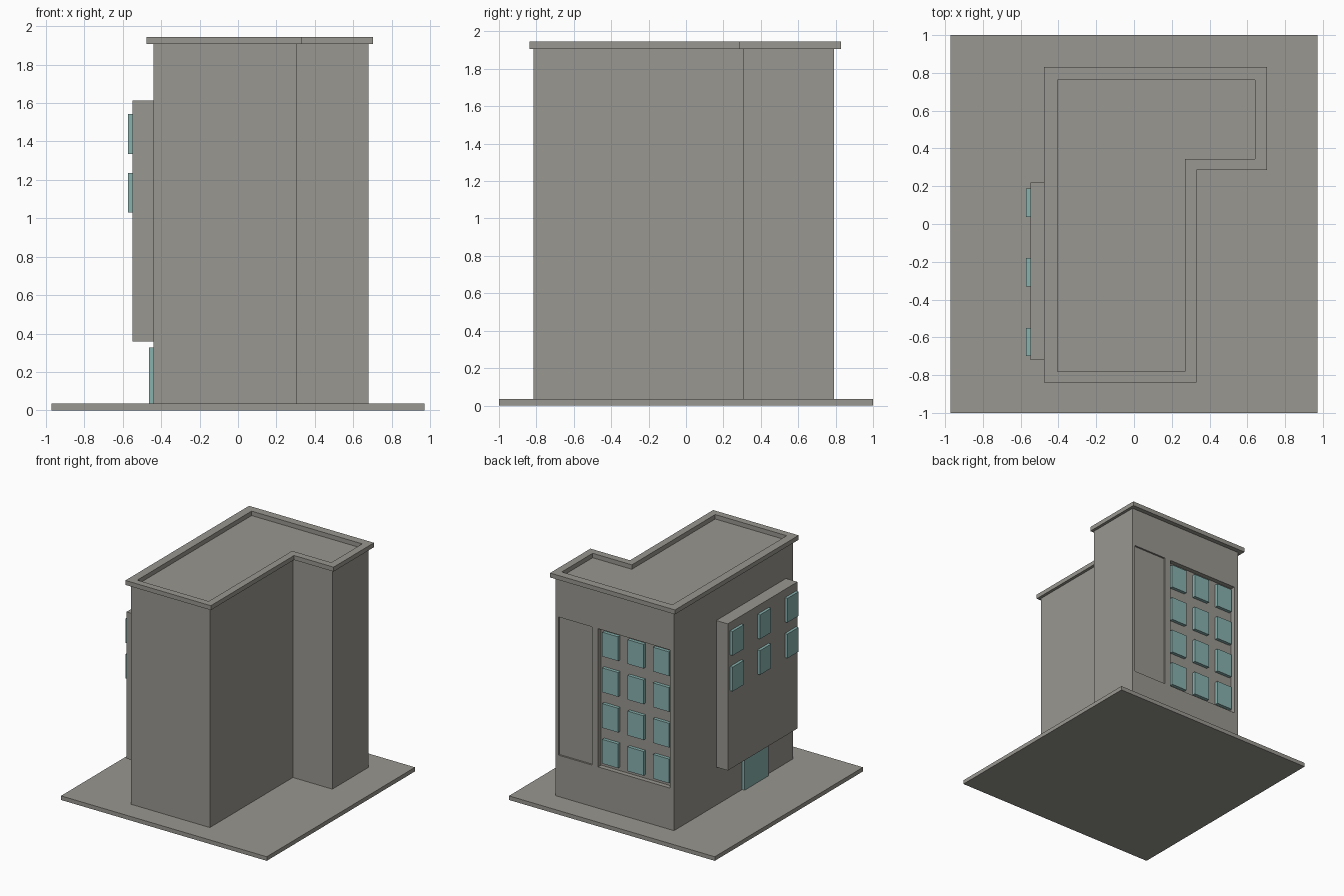
import bpy
import bmesh

cube = bpy.data.objects.get("Cube")
if cube:
    bpy.data.objects.remove(cube, do_unlink=True)


def material(name, rgb):
    mat = bpy.data.materials.new(name)
    mat.use_nodes = True
    mat.diffuse_color = (*rgb, 1)
    mat.node_tree.nodes["Principled BSDF"].inputs["Base Color"].default_value = (*rgb, 1)
    return mat


CONCRETE = material("warm grey concrete", (0.32, 0.31, 0.28))
GLASS = material("teal glass", (0.245, 0.445, 0.425))


def finish(name, bm, mat):
    bmesh.ops.recalc_face_normals(bm, faces=bm.faces)
    mesh = bpy.data.meshes.new(name)
    bm.to_mesh(mesh)
    bm.free()
    mesh.materials.append(mat)
    obj = bpy.data.objects.new(name, mesh)
    bpy.context.collection.objects.link(obj)
    return obj


def box(name, x, y, z, mat):
    """Box from (low, high) ranges on each axis."""
    bm = bmesh.new()
    bmesh.ops.create_cube(bm, size=1)
    for v in bm.verts:
        v.co = [r[0] if c < 0 else r[1] for c, r in zip(v.co, (x, y, z))]
    return finish(name, bm, mat)


def l_plan(left, notch_x, right, front, notch_y, back):
    return [(left, front), (notch_x, front), (notch_x, notch_y),
            (right, notch_y), (right, back), (left, back)]


def raise_faces(bm, height):
    geom = bmesh.ops.extrude_face_region(bm, geom=bm.faces[:])["geom"]
    verts = [g for g in geom if isinstance(g, bmesh.types.BMVert)]
    bmesh.ops.translate(bm, vec=(0, 0, height), verts=verts)


# Ground slab
BASE = 0.035
box("ground_slab", (-0.972, 0.972), (-1, 1), (0, BASE), CONCRETE)

# L-shaped tower
ROOF, BACK = 1.907, 0.79
bm = bmesh.new()
bm.faces.new([bm.verts.new((x, y, BASE))
              for x, y in l_plan(-0.44, 0.305, 0.678, -0.815, 0.305, BACK)])
raise_faces(bm, ROOF - BASE)
tower = finish("tower", bm, CONCRETE)

# Sunken panels in the back wall
for x, depth in (((-0.402, 0.277), 0.04), ((0.334, 0.652), 0.015)):
    cutter = box("panel_cutter", x, (BACK - depth, BACK + 0.1), (0.388, 1.568), CONCRETE)
    cutter.hide_render = True
    cut = tower.modifiers.new("sunken_panel", "BOOLEAN")
    cut.operation = "DIFFERENCE"
    cut.solver = "EXACT"
    cut.object = cutter
    bpy.context.view_layer.objects.active = tower
    bpy.ops.object.modifier_apply(modifier=cut.name)
    bpy.data.objects.remove(cutter, do_unlink=True)

# Parapet ring around the roof edge
bm = bmesh.new()
outer = [bm.verts.new((x, y, ROOF))
         for x, y in l_plan(-0.477, 0.33, 0.703, -0.838, 0.285, 0.83)]
inner = [bm.verts.new((x, y, ROOF))
         for x, y in l_plan(-0.405, 0.27, 0.64, -0.78, 0.345, 0.762)]
for i in range(len(outer)):
    j = (i + 1) % len(outer)
    bm.faces.new((outer[i], outer[j], inner[j], inner[i]))
raise_faces(bm, 0.038)
finish("roof_parapet", bm, CONCRETE)

# Projecting bay on the side wall
BAY = -0.549
box("side_bay", (BAY, -0.44), (-0.72, 0.22), (0.36, 1.612), CONCRETE)

# Window grids: four floors at the back, the top two on the bay
PITCH, HEIGHT, WIDTH = 0.305, 0.207, 0.15
for floor in range(4):
    bottom = 0.42 + floor * PITCH
    z = (bottom, bottom + HEIGHT)
    for column in range(3):
        x = -0.383 + column * 0.24
        box("back_window", (x, x + WIDTH), (BACK - 0.04, BACK - 0.012), z, GLASS)
        if floor >= 2:
            y = -0.70 + column * 0.369
            box("bay_window", (BAY - 0.024, BAY), (y, y + WIDTH), z, GLASS)

# Entrance door under the bay
box("entrance_door", (-0.463, -0.44), (-0.455, -0.13), (BASE, 0.328), GLASS)
